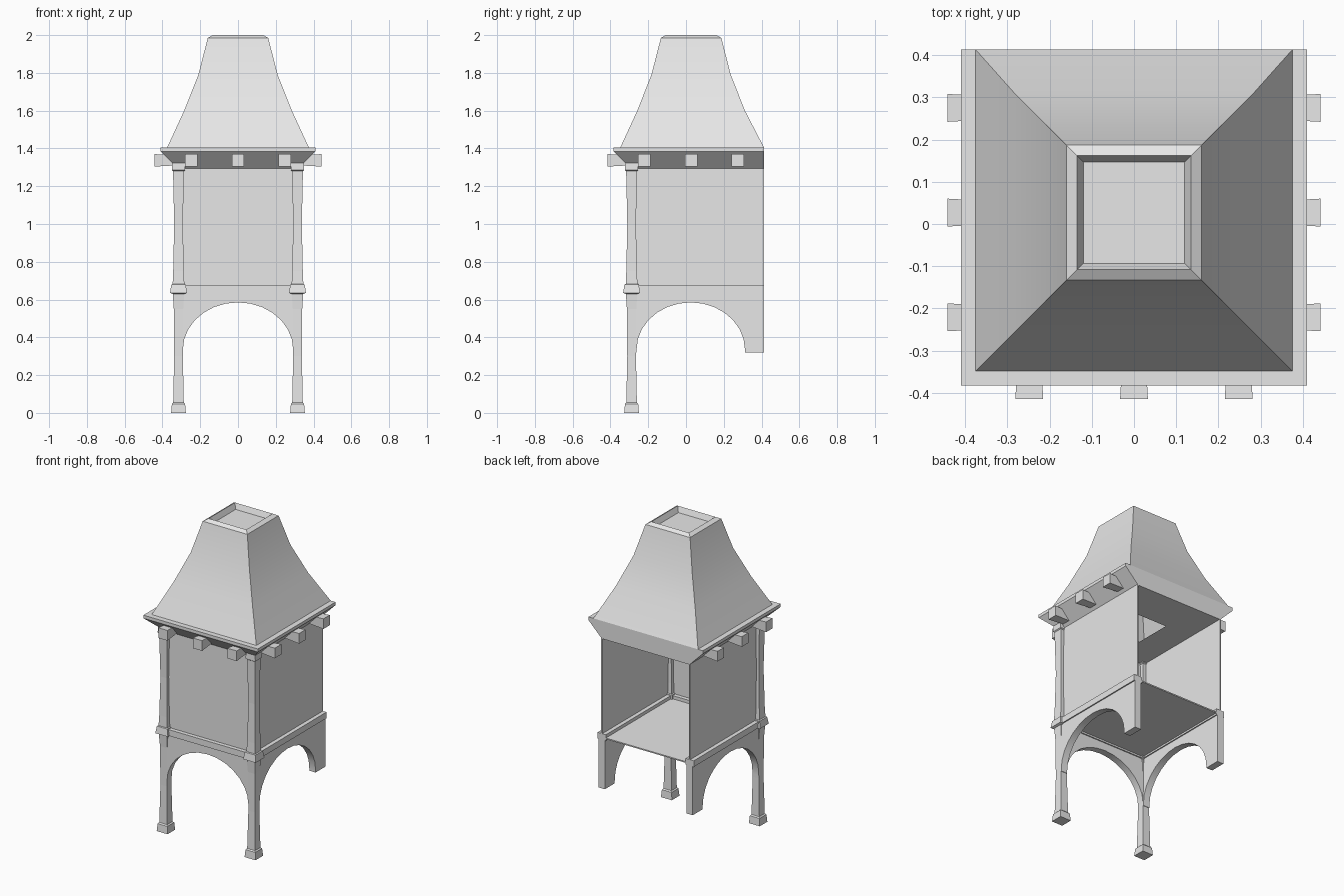
import bpy, bmesh, math
from mathutils import Vector, Matrix

cube = bpy.data.objects.get("Cube")
if cube:
    bpy.data.objects.remove(cube)

mat = bpy.data.materials.new("plain_grey")
mat.use_nodes = True
GREY = (0.8, 0.8, 0.8, 1)
mat.diffuse_color = GREY
mat.node_tree.nodes["Principled BSDF"].inputs["Base Color"].default_value = GREY

CY = 0.027      # centre of the roof in depth
BACK = 0.413    # plane where the model is cut open
WALL = 0.315    # half width of the walls
FRONT = CY - WALL


def finish(bm, name, smooth=False):
    mesh = bpy.data.meshes.new(name)
    bm.to_mesh(mesh)
    bm.free()
    mesh.materials.append(mat)
    ob = bpy.data.objects.new(name, mesh)
    bpy.context.collection.objects.link(ob)
    if smooth:
        bpy.ops.object.select_all(action='DESELECT')
        ob.select_set(True)
        bpy.context.view_layer.objects.active = ob
        bpy.ops.object.shade_smooth_by_angle(angle=math.radians(30))
    return ob


def ring(half, z, y0=None, y1=None):
    y0 = -half if y0 is None else y0
    y1 = half if y1 is None else y1
    return [(-half, y0, z), (half, y0, z), (half, y1, z), (-half, y1, z)]


def loft(name, rings, matrix=Matrix(), cap_start=True, smooth=False):
    bm = bmesh.new()
    loops = [[bm.verts.new(matrix @ Vector(p)) for p in r] for r in rings]
    for a, b in zip(loops, loops[1:]):
        for i in range(4):
            j = (i + 1) % 4
            bm.faces.new((a[i], a[j], b[j], b[i]))
    bm.faces.new(loops[-1])
    if cap_start:
        bm.faces.new(loops[0][::-1])
    return finish(bm, name, smooth)


def box(name, x0, x1, y0, y1, z0, z1):
    bm = bmesh.new()
    bmesh.ops.create_cube(bm, size=1)
    for v in bm.verts:
        v.co = ((x0 + x1) / 2 + v.co.x * (x1 - x0),
                (y0 + y1) / 2 + v.co.y * (y1 - y0),
                (z0 + z1) / 2 + v.co.z * (z1 - z0))
    return finish(bm, name)


def arch(name, u0, u1, centre, radius, place):
    """Panel with an arched opening, in the plane given by place(u, w, z)."""
    top, foot, spring, half = 0.64, 0.32, 0.335, 0.0225
    pts = [(u0, top), (u0, foot), (centre - radius, foot)]
    for i in range(15):
        a = math.pi * (1 - i / 14)
        pts.append((centre + radius * math.cos(a), spring + 0.25 * math.sin(a)))
    pts += [(centre + radius, foot), (u1, foot), (u1, top)]
    bm = bmesh.new()
    face = bm.faces.new([bm.verts.new(place(u, -half, z)) for u, z in pts])
    new = bmesh.ops.extrude_face_region(bm, geom=[face])["geom"]
    shift = Vector(place(0, half, 0)) - Vector(place(0, -half, 0))
    bmesh.ops.translate(bm, vec=shift, verts=[g for g in new if isinstance(g, bmesh.types.BMVert)])
    bmesh.ops.recalc_face_normals(bm, faces=bm.faces)
    finish(bm, name, True)


# Roof: ceiling with a square hole, soffit, eave rim, flared hood, sunken top
def centred(half, z):
    return ring(half, z, CY - half, CY + half)


def cut(half, z):
    return ring(half, z, CY - half, BACK)


loft("roof", [centred(0.12, 1.29), cut(WALL, 1.29), cut(0.41, 1.385), cut(0.41, 1.405),
              cut(0.375, 1.405), centred(0.285, 1.6), centred(0.21, 1.79),
              centred(0.16, 1.985), centred(0.135, 2.0), centred(0.12, 1.965)],
     cap_start=False, smooth=True)

# Thin walls and floor
T = 0.004
box("front_wall", -WALL, WALL, FRONT - T, FRONT + T, 0.64, 1.295)
box("floor", -WALL, WALL, FRONT, BACK, 0.646, 0.654)

# Rail and arch along the front
R = 0.03
box("front_rail", -WALL, WALL, FRONT - R, FRONT + R, 0.635, 0.675)
arch("front_arch", -WALL, WALL, 0, 0.292, lambda u, w, z: (u, FRONT + w, z))

# Corner post outline: half width and height
POST = [(0.039, 0), (0.035, 0.048), (0.028, 0.055), (0.023, 0.3), (0.025, 0.55),
        (0.03, 0.63), (0.045, 0.635), (0.038, 0.68), (0.031, 0.683), (0.028, 0.75),
        (0.023, 1.0), (0.027, 1.2), (0.029, 1.28), (0.035, 1.285), (0.033, 1.325)]

for side, s in (("left", 1), ("right", -1)):
    x = s * WALL
    box(side + "_wall", x - T, x + T, FRONT, BACK, 0.64, 1.295)
    box(side + "_rail", x - R, x + R, FRONT, BACK, 0.635, 0.675)
    arch(side + "_arch", FRONT, BACK, 0.025, 0.287, lambda u, w, z: (x + w, u, z))
    loft(side + "_post", [ring(h, z) for h, z in POST], Matrix.Translation((x, FRONT, 0)))


# Beam ends poking out under the eaves, slightly wider at the tip
def beam_end(name, loc, direction):
    turn = Vector(direction).to_track_quat('Z', 'Y').to_matrix().to_4x4()
    loft(name, [ring(0.026, 0), ring(0.033, 0.127)], Matrix.Translation(loc) @ turn)


for i in (-1, 0, 1):
    offset = i * 0.248
    beam_end("front_beam_end", (offset, FRONT, 1.337), (0, -1, 0))
    for s in (-1, 1):
        beam_end("side_beam_end", (s * WALL, CY + offset, 1.337), (s, 0, 0))
